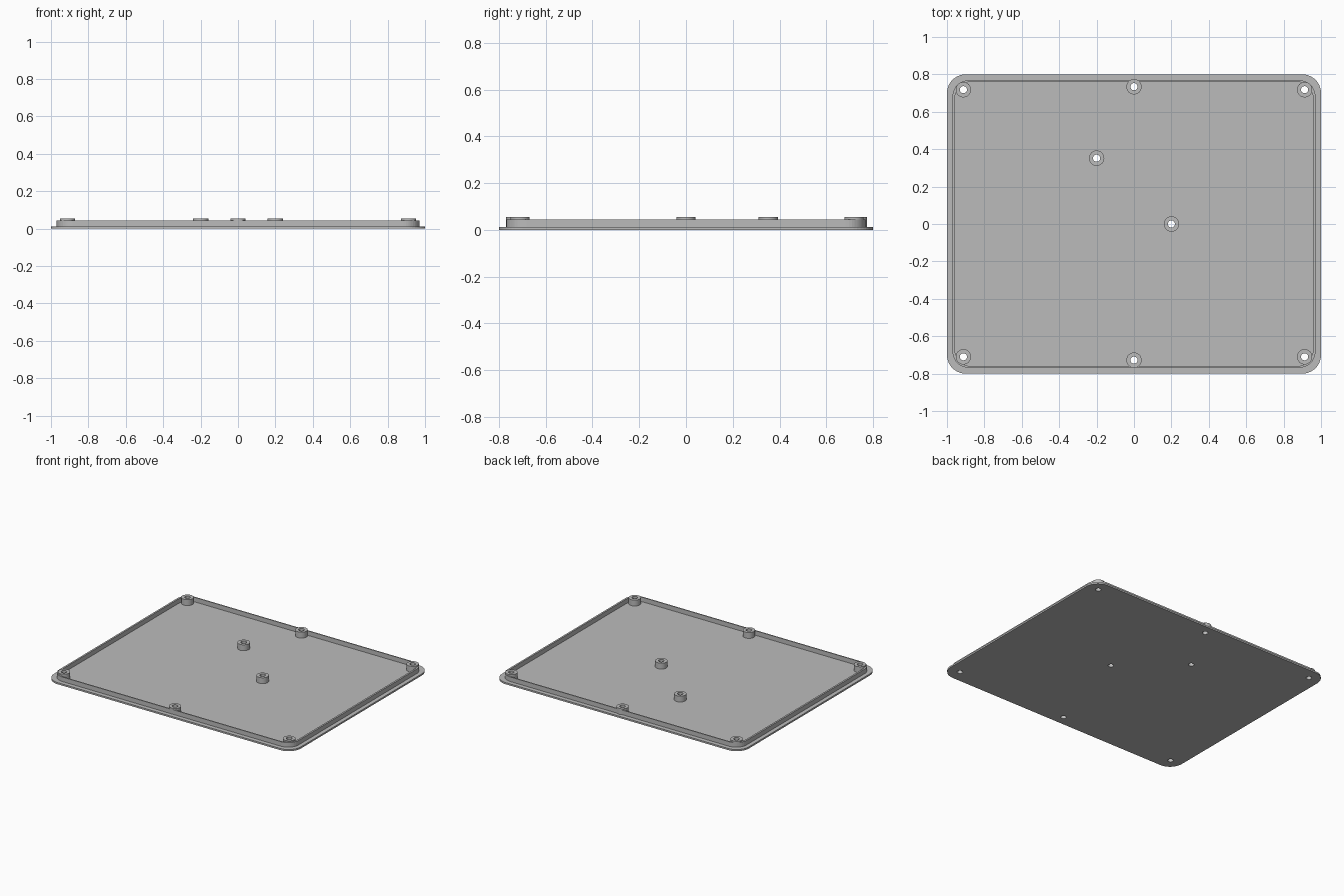
import bpy, bmesh, math

old = bpy.data.objects.get("Cube")
if old:
    bpy.data.objects.remove(old, do_unlink=True)

grey = bpy.data.materials.new("plain grey")
grey.use_nodes = True
grey.diffuse_color = (0.5, 0.5, 0.5, 1)
grey.node_tree.nodes["Principled BSDF"].inputs["Base Color"].default_value = (0.5, 0.5, 0.5, 1)

BASE_TOP, RIM_TOP, BOSS_TOP = 0.012, 0.045, 0.055
HOLE_R, BOSS_R = 0.019, 0.041


def rounded(hx, hy, r, n=10):
    """Rounded rectangle outline, counter-clockwise."""
    pts = []
    for k, (sx, sy) in enumerate([(1, 1), (-1, 1), (-1, -1), (1, -1)]):
        for i in range(n + 1):
            a = math.pi / 2 * (k + i / n)
            pts.append((sx * (hx - r) + r * math.cos(a), sy * (hy - r) + r * math.sin(a)))
    return pts


def circle(r, n=32):
    return [(r * math.cos(math.tau * i / n), r * math.sin(math.tau * i / n)) for i in range(n)]


def solid(name, outer, z0, z1, inner=None, at=(0, 0)):
    """Extruded outline, or a tube when an inner outline is given."""
    bm = bmesh.new()

    def loop(pts, z):
        return [bm.verts.new((x + at[0], y + at[1], z)) for x, y in pts]

    def bridge(a, b):
        for i in range(len(a)):
            j = (i + 1) % len(a)
            bm.faces.new((a[i], a[j], b[j], b[i]))

    low, high = loop(outer, z0), loop(outer, z1)
    bridge(low, high)
    if inner:
        in_low, in_high = loop(inner, z0), loop(inner, z1)
        bridge(in_high, in_low)
        bridge(high, in_high)
        bridge(in_low, low)
    else:
        bm.faces.new(high)
        bm.faces.new(low[::-1])
    bmesh.ops.recalc_face_normals(bm, faces=bm.faces)
    mesh = bpy.data.meshes.new(name)
    bm.to_mesh(mesh)
    bm.free()
    mesh.materials.append(grey)
    ob = bpy.data.objects.new(name, mesh)
    bpy.context.collection.objects.link(ob)
    return ob


def cut(ob, cutter):
    mod = ob.modifiers.new("screw holes", "BOOLEAN")
    mod.operation = "DIFFERENCE"
    mod.solver = "EXACT"
    mod.object = cutter
    cutter.hide_render = True
    cutter.hide_set(True)


# Base plate and raised locating rim
plate = solid("base_plate", rounded(1, 0.8, 0.1), 0, BASE_TOP)
rim = solid("locating_rim", rounded(0.97, 0.768, 0.085), BASE_TOP, RIM_TOP,
            rounded(0.957, 0.76, 0.085))

# Screw bosses: corners, edge middles, and two inside
spots = [(sx * 0.912, y) for sx in (-1, 1) for y in (0.718, -0.71)]
spots += [(0, 0.734), (0, -0.728), (-0.2, 0.352), (0.2, 0)]
for i, spot in enumerate(spots, 1):
    boss = solid(f"screw_boss_{i}", circle(BOSS_R), BASE_TOP, BOSS_TOP, circle(HOLE_R), spot)
    cut(plate, solid(f"hole_cutter_{i}", circle(HOLE_R), -0.05, 0.1, at=spot))
    bpy.ops.object.select_all(action="DESELECT")
    boss.select_set(True)
    bpy.context.view_layer.objects.active = boss
    bpy.ops.object.shade_smooth_by_angle(angle=math.radians(30))
